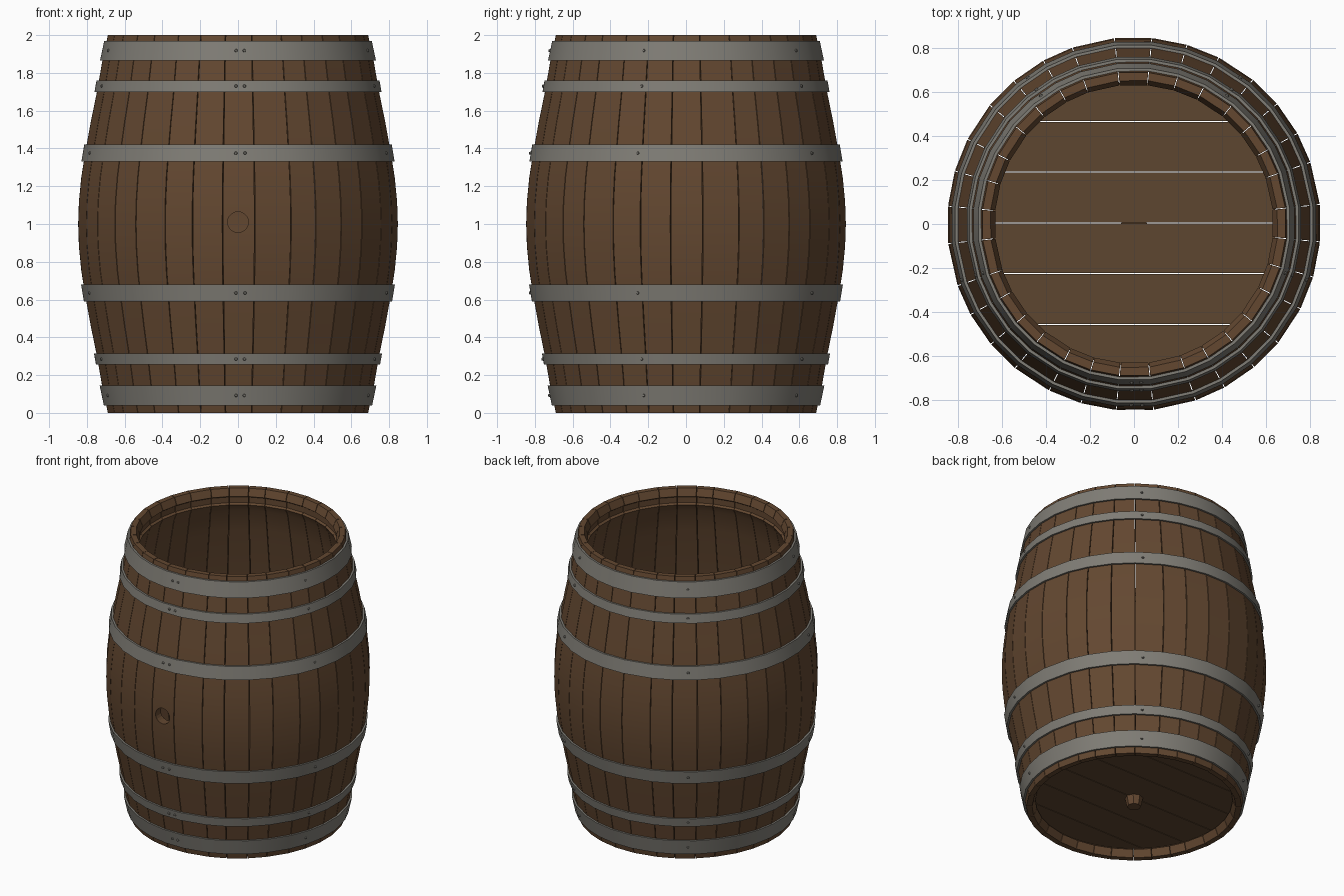
import bpy, bmesh
from math import sin, cos, radians, pi
from mathutils import Matrix, Vector

if "Cube" in bpy.data.objects:
    bpy.data.objects.remove(bpy.data.objects["Cube"])


def material(name, rgb):
    mat = bpy.data.materials.new(name)
    mat.use_nodes = True
    mat.diffuse_color = (*rgb, 1)
    mat.node_tree.nodes["Principled BSDF"].inputs["Base Color"].default_value = (*rgb, 1)
    return mat


stave_wood = material("stave brown", (0.125, 0.064, 0.030))
head_wood = material("head brown", (0.110, 0.062, 0.030))
iron = material("hoop grey", (0.215, 0.205, 0.180))


def finish(bm, name, mat, smooth=True):
    bmesh.ops.recalc_face_normals(bm, faces=bm.faces)
    mesh = bpy.data.meshes.new(name)
    bm.to_mesh(mesh)
    bm.free()
    obj = bpy.data.objects.new(name, mesh)
    bpy.context.collection.objects.link(obj)
    mesh.materials.append(mat)
    bpy.ops.object.select_all(action="DESELECT")
    obj.select_set(True)
    bpy.context.view_layer.objects.active = obj
    if smooth:
        bpy.ops.object.shade_smooth_by_angle(angle=radians(30))
    return obj


def polar(r, deg, z):
    # angle 0 is the front, turning towards +x
    return Vector((r * sin(radians(deg)), -r * cos(radians(deg)), z))


# Half profiles as (radius, height), mirrored about the belly
BELLY = 1.0
outer = [(0.692, 0), (0.722, 0.14), (0.752, 0.31), (0.783, 0.46),
         (0.812, 0.62), (0.833, 0.75), (0.846, 0.88)]
inner = [(0.655, 0), (0.634, 0.05), (0.648, 0.06), (0.648, 0.10), (0.634, 0.11),
         (0.660, 0.16), (0.692, 0.31), (0.752, 0.62), (0.786, 0.88)]


def mirrored(half, belly_radius):
    return half + [(belly_radius, BELLY)] + [(r, 2 * BELLY - z) for r, z in reversed(half)]


outside = mirrored(outer, 0.850)
inside = mirrored(inner, 0.790)


def outer_radius(z):
    for (r0, z0), (r1, z1) in zip(outside, outside[1:]):
        if z0 <= z <= z1:
            return r0 + (r1 - r0) * (z - z0) / (z1 - z0)
    return outside[0][0]


# Uneven stave seams, the same in each quarter
quarter = [6, 19.3, 29, 40, 50.5, 63, 73.5, 84.5]
seams = [a + 90 * q for q in range(4) for a in quarter]
GAP = 0.14


def add_stave(bm, a0, a1):
    loop = outside + inside[::-1]
    left = [bm.verts.new(polar(r, a0 + GAP, z)) for r, z in loop]
    right = [bm.verts.new(polar(r, a1 - GAP, z)) for r, z in loop]
    for i in range(len(loop)):
        j = (i + 1) % len(loop)
        bm.faces.new((left[i], right[i], right[j], left[j]))
    bm.faces.new(left)
    bm.faces.new(right[::-1])


# Staves, all but the one with the bung hole
bm = bmesh.new()
for a0, a1 in zip(seams, seams[1:]):
    add_stave(bm, a0, a1)
finish(bm, "staves", stave_wood)

# Front stave with its bung hole
bm = bmesh.new()
add_stave(bm, seams[-1] - 360, seams[0])
bung_stave = finish(bm, "bung_stave", stave_wood)
bpy.ops.mesh.primitive_cylinder_add(vertices=20, radius=0.055, depth=0.4,
                                    location=(0, -0.82, 1.01), rotation=(pi / 2, 0, 0))
cutter = bpy.context.object
cutter.name = "bung_hole_cutter"
cutter.hide_render = True
cutter.data.materials.append(stave_wood)
cut = bung_stave.modifiers.new("bung_hole", "BOOLEAN")
cut.operation = "DIFFERENCE"
cut.object = cutter
bpy.context.view_layer.objects.active = bung_stave
bpy.ops.object.modifier_apply(modifier=cut.name)
bpy.data.objects.remove(cutter)

# Hoops follow the staves, with rivets at five places and a pair at the front joint
hoops = {"bottom_hoop": (0.04, 0.145), "lower_quarter_hoop": (0.255, 0.315),
         "lower_belly_hoop": (0.59, 0.68), "upper_belly_hoop": (1.33, 1.42),
         "upper_quarter_hoop": (1.70, 1.76), "top_hoop": (1.865, 1.97)}
rivet_angles = [-0.8, 2.6, 72, 144, 216, 288]
rivets = bmesh.new()
for name, (low, high) in hoops.items():
    bm = bmesh.new()
    r0, r1 = outer_radius(low), outer_radius(high)
    section = [(r0 - 0.004, low), (r0 + 0.013, low), (r1 + 0.013, high), (r1 - 0.004, high)]
    rings = [[bm.verts.new(polar(r, a, z)) for r, z in section] for a in seams]
    for k, ring in enumerate(rings):
        after = rings[(k + 1) % len(rings)]
        for i in range(4):
            j = (i + 1) % 4
            bm.faces.new((ring[i], after[i], after[j], ring[j]))
    finish(bm, name, iron)
    mid = (low + high) / 2
    for a in rivet_angles:
        place = (Matrix.Translation(polar(outer_radius(mid) + 0.010, a, mid))
                 @ Matrix.Rotation(radians(a), 4, "Z") @ Matrix.Rotation(pi / 2, 4, "X"))
        bmesh.ops.create_cone(rivets, cap_ends=True, segments=8, radius1=0.011,
                              radius2=0.006, depth=0.016, matrix=place)
finish(rivets, "rivets", iron)

# Bottom head of six planks sitting in the groove
bm = bmesh.new()
for k in range(-3, 3):
    plank = bmesh.new()
    bmesh.ops.create_cone(plank, cap_ends=True, segments=64, radius1=0.645, radius2=0.645,
                          depth=0.036, matrix=Matrix.Translation((0, 0, 0.08)))
    for edge, side in ((0.007 + 0.231 * k, -1), (0.003 + 0.231 * (k + 1), 1)):
        geom = plank.verts[:] + plank.edges[:] + plank.faces[:]
        bmesh.ops.bisect_plane(plank, geom=geom, plane_co=(0, edge, 0),
                               plane_no=(0, side, 0), clear_outer=True)
        bmesh.ops.holes_fill(plank, edges=[e for e in plank.edges if e.is_boundary])
    part = bpy.data.meshes.new("plank")
    plank.to_mesh(part)
    plank.free()
    bm.from_mesh(part)
    bpy.data.meshes.remove(part)
finish(bm, "bottom_head", head_wood, smooth=False)

# Tapered plug under the head
bm = bmesh.new()
bmesh.ops.create_cone(bm, cap_ends=True, segments=8, radius1=0.045, radius2=0.06,
                      depth=0.07, matrix=Matrix.Translation((0, 0, 0.035)))
finish(bm, "bottom_plug", stave_wood, smooth=False)
